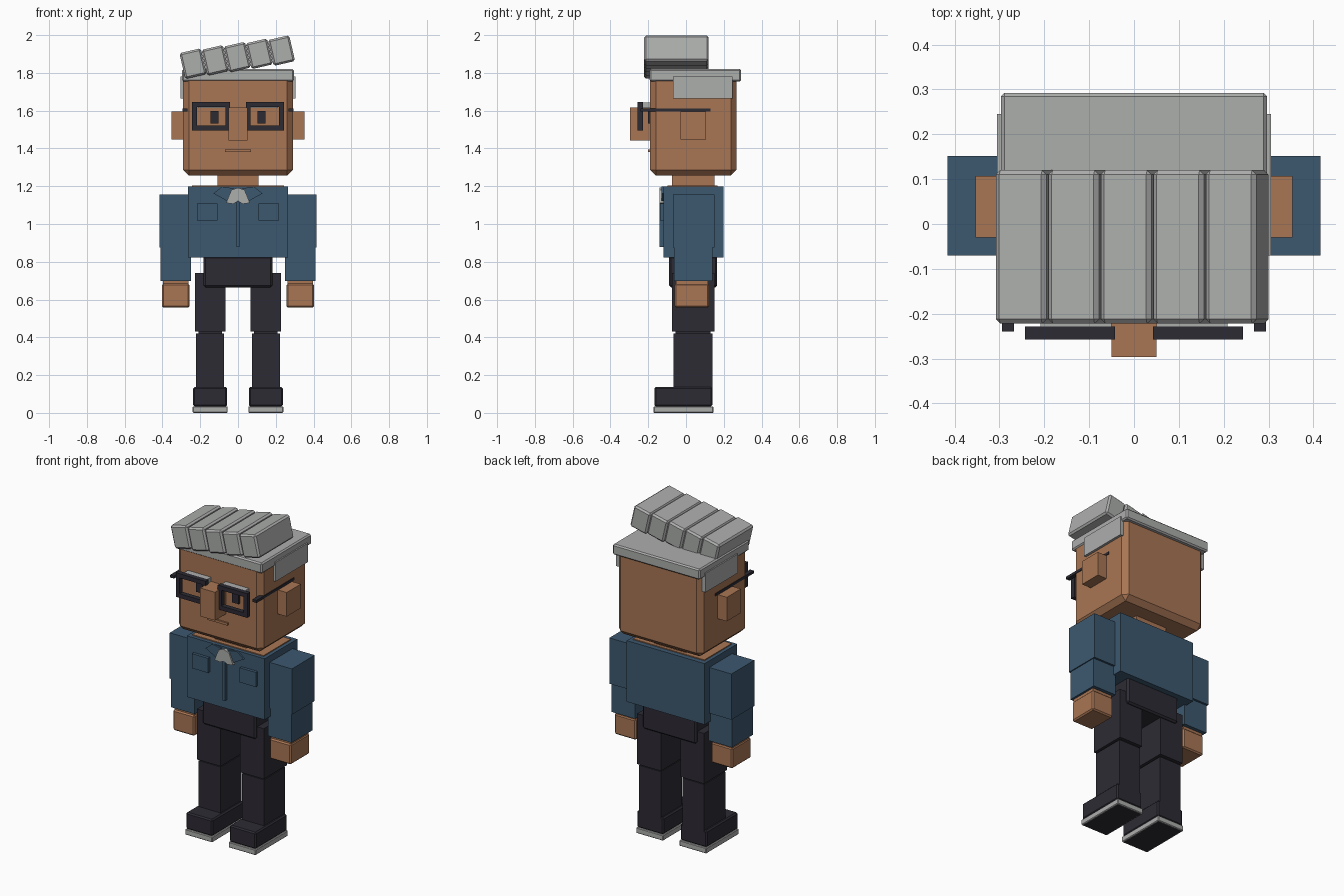
import bpy, bmesh, math
from mathutils import Matrix, Vector

old = bpy.data.objects.get("Cube")
if old:
    bpy.data.objects.remove(old)


def material(name, rgb):
    m = bpy.data.materials.new(name)
    m.use_nodes = True
    m.diffuse_color = (*rgb, 1)
    m.node_tree.nodes["Principled BSDF"].inputs["Base Color"].default_value = (*rgb, 1)
    return m


SKIN = material("skin", (0.40, 0.182, 0.09))
BLUE = material("blue_shirt", (0.046, 0.098, 0.162))
DARK = material("charcoal", (0.026, 0.024, 0.034))
GREY = material("light_grey", (0.415, 0.425, 0.415))


def finish(name, bm, mat):
    bmesh.ops.recalc_face_normals(bm, faces=bm.faces)
    me = bpy.data.meshes.new(name)
    bm.to_mesh(me)
    bm.free()
    me.materials.append(mat)
    ob = bpy.data.objects.new(name, me)
    bpy.context.collection.objects.link(ob)
    return ob


def box(name, mat, x, y, z, bevel=0, tilt=0):
    """Box from its (min, max) on each axis, optionally chamfered and tilted about y."""
    centre = Vector([sum(r) / 2 for r in (x, y, z)])
    size = [abs(r[1] - r[0]) for r in (x, y, z)]
    bm = bmesh.new()
    bmesh.ops.create_cube(bm, size=1)
    bmesh.ops.scale(bm, vec=size, verts=bm.verts)
    if bevel:
        bmesh.ops.bevel(bm, geom=bm.edges[:], offset=bevel, segments=1,
                        affect='EDGES', clamp_overlap=True)
    bm.transform(Matrix.Rotation(tilt, 4, 'Y'))
    ob = finish(name, bm, mat)
    ob.location = centre
    return ob


def pair(name, mat, x, y, z, bevel=0):
    """The same box on the left (+x) and right (-x)."""
    return [box(f"{side}_{name}", mat, (s * x[0], s * x[1]), y, z, bevel)
            for side, s in (("left", 1), ("right", -1))]


def plate_pair(name, mat, outline, y0, y1):
    """Mirrored flat plates from an (x, z) outline."""
    for side, s in (("left", 1), ("right", -1)):
        bm = bmesh.new()
        face = bm.faces.new([bm.verts.new((s * px, y0, pz)) for px, pz in outline])
        out = bmesh.ops.extrude_face_region(bm, geom=[face])
        moved = [v for v in out["geom"] if isinstance(v, bmesh.types.BMVert)]
        bmesh.ops.translate(bm, vec=(0, y1 - y0, 0), verts=moved)
        finish(f"{side}_{name}", bm, mat)


# Shoes and legs
soles = pair("sole", GREY, (0.055, 0.24), (-0.172, 0.145), (0, 0.035), 0.004)
pair("shoe", DARK, (0.058, 0.238), (-0.168, 0.14), (0.034, 0.137), 0.008)
pair("lower_leg", DARK, (0.073, 0.222), (-0.065, 0.14), (0.12, 0.42))
pair("knee", DARK, (0.085, 0.21), (-0.055, 0.13), (0.41, 0.44))
pair("upper_leg", DARK, (0.066, 0.228), (-0.075, 0.15), (0.43, 0.74))
box("pelvis", DARK, (-0.183, 0.183), (-0.09, 0.165), (0.665, 0.83), 0.01)

# Dark tread inset in the underside of each sole
for sole in soles:
    sole.data.materials.append(DARK)
    bm = bmesh.new()
    bm.from_mesh(sole.data)
    bm.normal_update()
    under = [f for f in bm.faces if f.normal.z < -0.99]
    bmesh.ops.inset_region(bm, faces=under, thickness=0.006)
    for f in under:
        f.material_index = 1
    bm.to_mesh(sole.data)
    bm.free()

# Torso and arms
box("torso", BLUE, (-0.265, 0.265), (-0.12, 0.198), (0.822, 1.198))
box("shoulder_skin", SKIN, (-0.243, 0.243), (-0.098, 0.168), (1.19, 1.204))
box("neck", SKIN, (-0.108, 0.108), (-0.073, 0.15), (1.19, 1.28))
pair("upper_arm", BLUE, (0.262, 0.416), (-0.07, 0.152), (0.875, 1.157))
pair("forearm", BLUE, (0.25, 0.41), (-0.064, 0.139), (0.698, 0.877))
pair("wrist", SKIN, (0.262, 0.397), (-0.052, 0.117), (0.66, 0.705))
pair("hand", SKIN, (0.256, 0.402), (-0.06, 0.123), (0.557, 0.684), 0.008)

# Shirt details
pair("pocket", BLUE, (0.108, 0.218), (-0.138, -0.11), (1.018, 1.108))
box("placket", BLUE, (-0.008, 0.008), (-0.14, -0.11), (0.877, 1.12))
plate_pair("collar_flap", BLUE,
           [(0.02, 1.188), (0.085, 1.198), (0.13, 1.162), (0.055, 1.12)], -0.115, -0.13)
plate_pair("undershirt_flap", GREY,
           [(0, 1.192), (0.035, 1.18), (0.063, 1.112), (0.025, 1.106), (0, 1.122)],
           -0.115, -0.139)

# Head and face
box("head", SKIN, (-0.29, 0.29), (-0.19, 0.267), (1.257, 1.8), 0.03)
pair("ear", SKIN, (0.28, 0.353), (-0.03, 0.107), (1.447, 1.595))
box("nose", SKIN, (-0.05, 0.05), (-0.296, -0.18), (1.443, 1.617))
box("mouth", SKIN, (-0.068, 0.068), (-0.2, -0.18), (1.38, 1.395))
pair("eye", DARK, (0.102, 0.146), (-0.202, -0.18), (1.533, 1.598))
pair("eyebrow", GREY, (0.05, 0.208), (-0.228, -0.18), (1.615, 1.643))

# Glasses
front = (-0.257, -0.228)
for part, z in (("upper_rim", (1.619, 1.645)), ("lower_rim", (1.496, 1.522))):
    pair(part, DARK, (0.042, 0.243), front, z)
for part, x in (("inner_rim", (0.042, 0.066)), ("outer_rim", (0.217, 0.243))):
    pair(part, DARK, x, front, (1.515, 1.625))
pair("temple_bar", DARK, (0.268, 0.294), (-0.24, 0.13), (1.595, 1.611))

# Hair: cap, sideburn plates and a rising row of tilted blocks
box("hair_cap", GREY, (-0.297, 0.297), (-0.193, 0.292), (1.755, 1.82), 0.008)
pair("side_hair", GREY, (0.28, 0.305), (-0.07, 0.245), (1.665, 1.782))
for i in range(5):
    cx, cz = -0.238 + 0.117 * i, 1.849 + 0.0173 * i
    box(f"quiff_block_{i + 1}", GREY, (cx - 0.058, cx + 0.058), (-0.222, 0.12),
        (cz - 0.07, cz + 0.07), 0.01, -math.radians(13))
